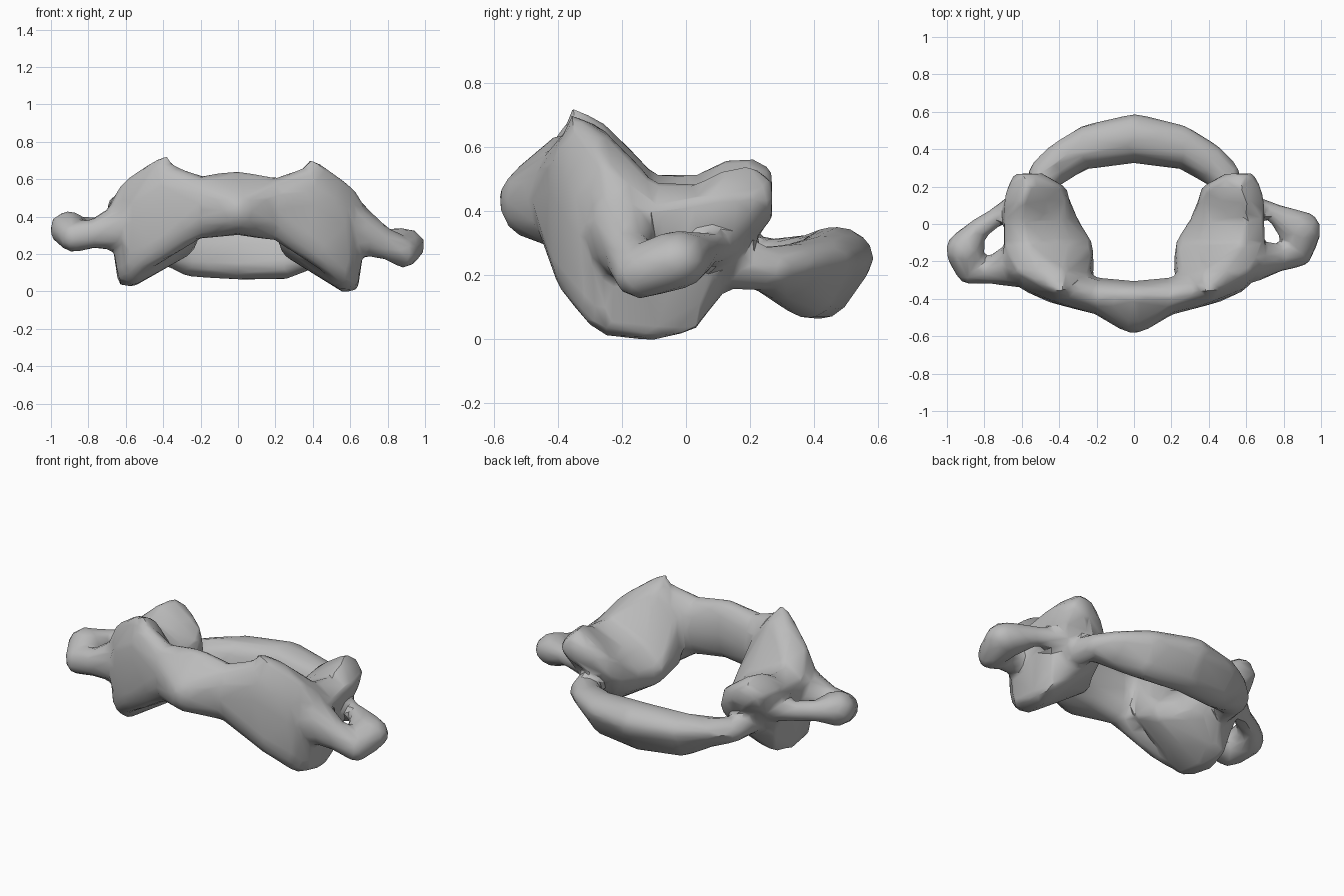
import bpy
import bmesh
from mathutils import Vector

default_cube = bpy.data.objects.get("Cube")
if default_cube:
    bpy.data.objects.remove(default_cube, do_unlink=True)

bone_grey = bpy.data.materials.new("bone_grey")
bone_grey.use_nodes = True
colour = (0.5, 0.5, 0.5, 1)
bone_grey.diffuse_color = colour
bone_grey.node_tree.nodes["Principled BSDF"].inputs["Base Color"].default_value = colour

raw = bmesh.new()
BOTH = (1, -1)
TILT = .025  # the whole bone leans slightly down towards its left


def add_hull(points):
    """Wrap a set of points in a closed convex solid and add it to the bone."""
    solid = bmesh.new()
    verts = [solid.verts.new(p) for p in points]
    bmesh.ops.convex_hull(solid, input=verts)
    loose = [v for v in solid.verts if not v.link_faces]
    bmesh.ops.delete(solid, geom=loose, context='VERTS')
    bmesh.ops.recalc_face_normals(solid, faces=solid.faces)
    mesh = bpy.data.meshes.new("solid_piece")
    solid.to_mesh(mesh)
    solid.free()
    raw.from_mesh(mesh)
    bpy.data.meshes.remove(mesh)


def blob(x, y, z, rx, ry, rz):
    """Points of an ellipsoid."""
    ball = bmesh.new()
    bmesh.ops.create_icosphere(ball, subdivisions=2, radius=1)
    points = [Vector((x + v.co.x * rx, y + v.co.y * ry, z + v.co.z * rz))
              for v in ball.verts]
    ball.free()
    return points


def chain(groups, sides=(1,)):
    """Bridge each neighbouring pair of point groups, once per side."""
    for side in sides:
        for first, second in zip(groups, groups[1:]):
            add_hull([Vector((x * side, y, z - TILT * x * side))
                      for x, y, z in first + second])


# Front arch with its broad central tubercle
chain([blob(0, -.385, .475, .09, .08, .175) + blob(0, -.475, .43, .11, .115, .12),
       blob(.2, -.385, .445, .06, .10, .17),
       blob(.4, -.335, .48, .06, .095, .21) + blob(.45, -.325, .25, .06, .095, .13),
       blob(.57, -.25, .36, .06, .115, .22) + blob(.57, -.25, .19, .06, .105, .16)], BOTH)

# Lateral masses: outlines in x and z, placed from front to back
mass_outlines = {
    -.36: [(.33, .62), (.38, .72), (.43, .70), (.52, .54), (.45, .30), (.30, .40)],
    -.26: [(.24, .50), (.37, .67), (.48, .66), (.62, .57), (.69, .42), (.64, .05),
           (.55, .02), (.21, .27)],
    -.10: [(.22, .28), (.34, .40), (.58, .51), (.70, .43), (.67, .33), (.64, .02),
           (.56, .01), (.24, .20)],
    .03: [(.30, .28), (.37, .39), (.60, .50), (.70, .45), (.67, .34), (.61, .04),
          (.50, .07), (.33, .18)],
    .12: [(.34, .25), (.35, .38), (.60, .55), (.70, .46), (.67, .35), (.56, .22),
          (.50, .16), (.40, .18)],
    .20: [(.36, .31), (.39, .44), (.57, .56), (.68, .46), (.65, .36), (.50, .31)],
    .27: [(.48, .42), (.52, .50), (.60, .52), (.64, .45), (.58, .39)],
}
chain([[(x, y, z) for x, z in outline] for y, outline in mass_outlines.items()], BOTH)

# Back arch, its lower edge turned inwards
chain([blob(0, .468, .255, .06, .125, .10) + blob(0, .42, .145, .06, .095, .085),
       blob(.27, .42, .25, .06, .11, .08) + blob(.26, .38, .15, .06, .09, .08),
       blob(.41, .34, .25, .07, .10, .06) + blob(.38, .30, .185, .06, .08, .06),
       blob(.50, .25, .235, .07, .10, .07),
       blob(.52, .07, .25, .08, .09, .08)], BOTH)

# Left transverse process, a thick knob looping around a small opening
chain([blob(.64, -.20, .35, .09, .115, .14),
       blob(.78, -.18, .28, .06, .075, .09),
       blob(.89, -.145, .23, .07, .085, .085),
       blob(.885, -.03, .27, .12, .105, .095),
       blob(.75, .065, .30, .05, .045, .055),
       blob(.60, .10, .30, .06, .07, .06)])

# Right transverse process, with a wider opening
chain([blob(-.63, -.21, .33, .09, .13, .13),
       blob(-.77, -.25, .29, .06, .07, .08),
       blob(-.88, -.24, .27, .08, .085, .085),
       blob(-.905, -.14, .31, .105, .105, .10),
       blob(-.85, -.04, .32, .06, .06, .06),
       blob(-.74, .035, .32, .06, .045, .06),
       blob(-.60, .12, .34, .07, .07, .07)])

# Fuse everything into one skin, soften it, then reduce it to coarse facets
raw_mesh = bpy.data.meshes.new("raw_solid")
raw.to_mesh(raw_mesh)
raw.free()
source = bpy.data.objects.new("raw_solid", raw_mesh)
bpy.context.collection.objects.link(source)
fuse = source.modifiers.new("fuse", 'REMESH')
fuse.mode = 'VOXEL'
fuse.voxel_size = 0.018
soften = source.modifiers.new("soften", 'SMOOTH')
soften.factor = 0.5
soften.iterations = 8
reduce = source.modifiers.new("reduce", 'DECIMATE')
reduce.ratio = 0.06
depsgraph = bpy.context.evaluated_depsgraph_get()
mesh = bpy.data.meshes.new_from_object(source.evaluated_get(depsgraph))
bpy.data.objects.remove(source, do_unlink=True)

mesh.name = "neck_bone"
mesh.materials.clear()
mesh.materials.append(bone_grey)
bone = bpy.data.objects.new("neck_bone", mesh)
bpy.context.collection.objects.link(bone)
bpy.ops.object.select_all(action='DESELECT')
bone.select_set(True)
bpy.context.view_layer.objects.active = bone
bpy.ops.object.shade_smooth_by_angle(angle=0.6)
